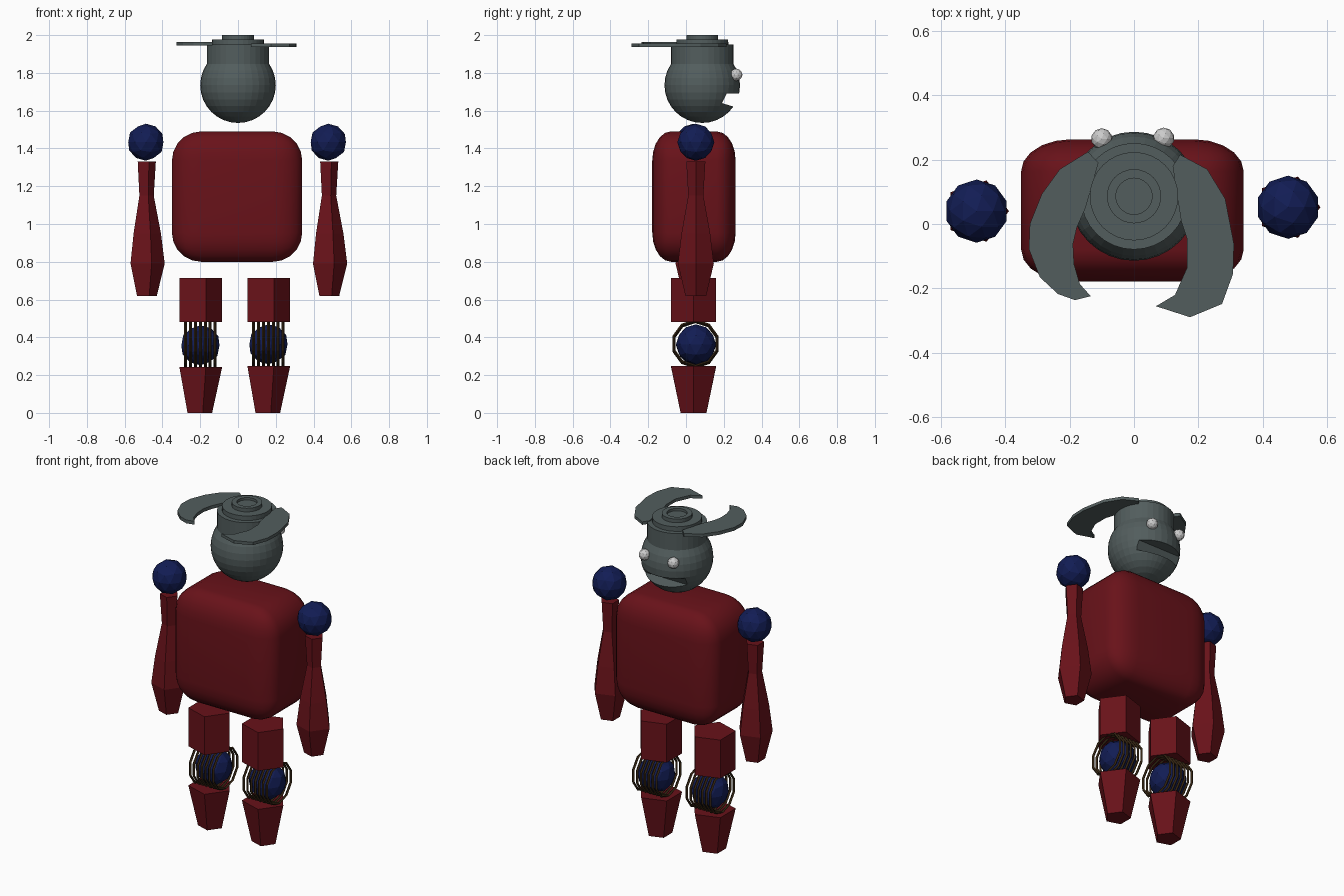
import bpy, bmesh, math
from mathutils import Matrix

if "Cube" in bpy.data.objects:
    bpy.data.objects.remove(bpy.data.objects["Cube"])


def colour(name, rgb):
    m = bpy.data.materials.new(name)
    m.diffuse_color = (*rgb, 1)
    m.use_nodes = True
    m.node_tree.nodes["Principled BSDF"].inputs["Base Color"].default_value = m.diffuse_color
    return m


RED = colour("red", (0.14, 0.006, 0.01))
BLUE = colour("blue", (0.006, 0.012, 0.09))
SLATE = colour("slate", (0.085, 0.11, 0.11))
BROWN = colour("brown", (0.035, 0.018, 0.006))


def finish(bm, name, loc=(0, 0, 0), mat=None):
    bmesh.ops.recalc_face_normals(bm, faces=bm.faces)
    me = bpy.data.meshes.new(name)
    bm.to_mesh(me)
    bm.free()
    if mat:
        me.materials.append(mat)
    ob = bpy.data.objects.new(name, me)
    ob.location = loc
    bpy.context.collection.objects.link(ob)
    return ob


def lathe(name, profile, sides, loc, mat):
    """Turn (radius, height) points about z; radius 0 closes to a point, open ends are capped."""
    bm = bmesh.new()
    rings = []
    for r, z in profile:
        if r == 0:
            rings.append([bm.verts.new((0, 0, z))] * sides)
        else:
            rings.append([bm.verts.new((r * math.cos(2 * math.pi * k / sides),
                                        r * math.sin(2 * math.pi * k / sides), z)) for k in range(sides)])
    for a, b in zip(rings, rings[1:]):
        for k in range(sides):
            n = (k + 1) % sides
            bm.faces.new(list(dict.fromkeys((a[k], a[n], b[n], b[k]))))
    for end, (r, _) in ((rings[0], profile[0]), (rings[-1], profile[-1])):
        if r:
            bm.faces.new(end)
    return finish(bm, name, loc, mat)


def ball(name, radius, loc, mat=None):
    bm = bmesh.new()
    bmesh.ops.create_icosphere(bm, subdivisions=2, radius=radius)
    return finish(bm, name, loc, mat)


def extrude(name, outline, depth, mat=None, matrix=Matrix()):
    """Flat outline in xy pushed up along z, then transformed."""
    bm = bmesh.new()
    f = bm.faces.new([bm.verts.new((x, y, 0)) for x, y in outline])
    new = bmesh.ops.extrude_face_region(bm, geom=[f])["geom"]
    bmesh.ops.translate(bm, vec=(0, 0, depth), verts=[v for v in new if isinstance(v, bmesh.types.BMVert)])
    bm.transform(matrix)
    bmesh.ops.triangulate(bm, faces=[g for g in bm.faces if len(g.verts) > 4])
    return finish(bm, name, (0, 0, 0), mat)


# torso: rounded cube squashed front to back
bm = bmesh.new()
bmesh.ops.create_cube(bm, size=0.69)
bmesh.ops.bevel(bm, geom=bm.edges[:], offset=0.155, segments=5, profile=0.5, affect='EDGES')
bm.transform(Matrix.Diagonal((1, 0.64, 1, 1)))
torso = finish(bm, "torso", (-0.005, 0.042, 1.145), RED)
for p in torso.data.polygons:
    p.use_smooth = True

# head: sphere running into a stepped, ringed cap
arc = [(0.2 * math.cos(math.radians(a)), 1.735 + 0.2 * math.sin(math.radians(a)))
       for a in (-78.75, -67.5, -56.25, -45, -33.75, -22.5, -11.25, 0, 11.25, 22.5, 34.4)]
cap = [(0.165, 1.95), (0.137, 1.95), (0.137, 1.978), (0.11, 1.978), (0.084, 1.978),
       (0.084, 2.0), (0.056, 2.0), (0.056, 1.985), (0, 1.985)]
head = lathe("head", [(0, 1.535)] + arc + cap, 32, (0, 0.086, 0), SLATE)

# mouth notch
to_yz = Matrix(((0, 0, 1, -0.3), (1, 0, 0, 0), (0, 1, 0, 0), (0, 0, 0, 1)))
cutter = extrude("mouth_cutter", [(0.215, 1.69), (0.4, 1.69), (0.4, 1.605), (0.25, 1.622), (0.19, 1.64)],
                 0.6, SLATE, to_yz)
mod = head.modifiers.new("mouth", 'BOOLEAN')
mod.operation, mod.object, mod.solver = 'DIFFERENCE', cutter, 'EXACT'
bpy.context.view_layer.objects.active = head
head.select_set(True)
bpy.ops.object.modifier_apply(modifier="mouth")
bpy.data.objects.remove(cutter)

# eyes
ball("left_eye", 0.033, (-0.1, 0.264, 1.79))
ball("right_eye", 0.033, (0.092, 0.266, 1.79))

# horns: flat crescents sweeping back from the cap
extrude("left_horn", [
    (-.143, .224), (-.23, .17), (-.286, .093), (-.323, 0), (-.326, -.078), (-.292, -.165), (-.236, -.217),
    (-.183, -.236), (-.134, -.224), (-.168, -.186), (-.186, -.124), (-.189, -.062), (-.177, -.01),
    (-.15, .05), (-.11, .19)], 0.02, SLATE, Matrix.Translation((0, 0, 1.944)))
extrude("right_horn", [
    (.143, .215), (.227, .17), (.283, .078), (.31, -.062), (.307, -.155), (.273, -.248), (.174, -.289),
    (.068, -.255), (.127, -.22), (.165, -.134), (.165, -.047), (.146, .01), (.12, .18)],
    0.018, SLATE, Matrix.Translation((0, 0, 1.937)))

# limbs: five-sided, one set per side
ARM = [(0.058, 0.62), (0.1, 0.79), (0.08, 0.95), (0.042, 1.15), (0.053, 1.33)]
for side, arm_x, arm_y, leg_x, lift in (("left", -0.488, 0.04, -0.209, 0), ("right", 0.478, 0.052, 0.151, 0.005)):
    ball(side + "_shoulder", 0.098, (arm_x, arm_y, 1.433), BLUE)
    lathe(side + "_arm", ARM, 5, (arm_x, arm_y, 0), RED)
    lathe(side + "_thigh", [(0.125, 0.48), (0.125, 0.713)], 5, (leg_x, 0.04, 0), RED)
    lathe(side + "_shin", [(0.072, 0), (0.125, 0.242 + lift)], 5, (leg_x, 0.04, 0), RED)
    knee_x = leg_x + 0.01
    ball(side + "_knee", 0.106, (knee_x, 0.053, 0.358 + lift), BLUE)
    # knee cage: row of thin hoops
    for i in range(7):
        bpy.ops.mesh.primitive_torus_add(
            major_segments=10, minor_segments=4, major_radius=0.12, minor_radius=0.008,
            location=(knee_x - 0.078 + 0.026 * i, 0.05, 0.363 + lift), rotation=(0, math.pi / 2, 0))
        hoop = bpy.context.object
        hoop.name = f"{side}_knee_hoop_{i + 1}"
        hoop.data.materials.append(BROWN)
